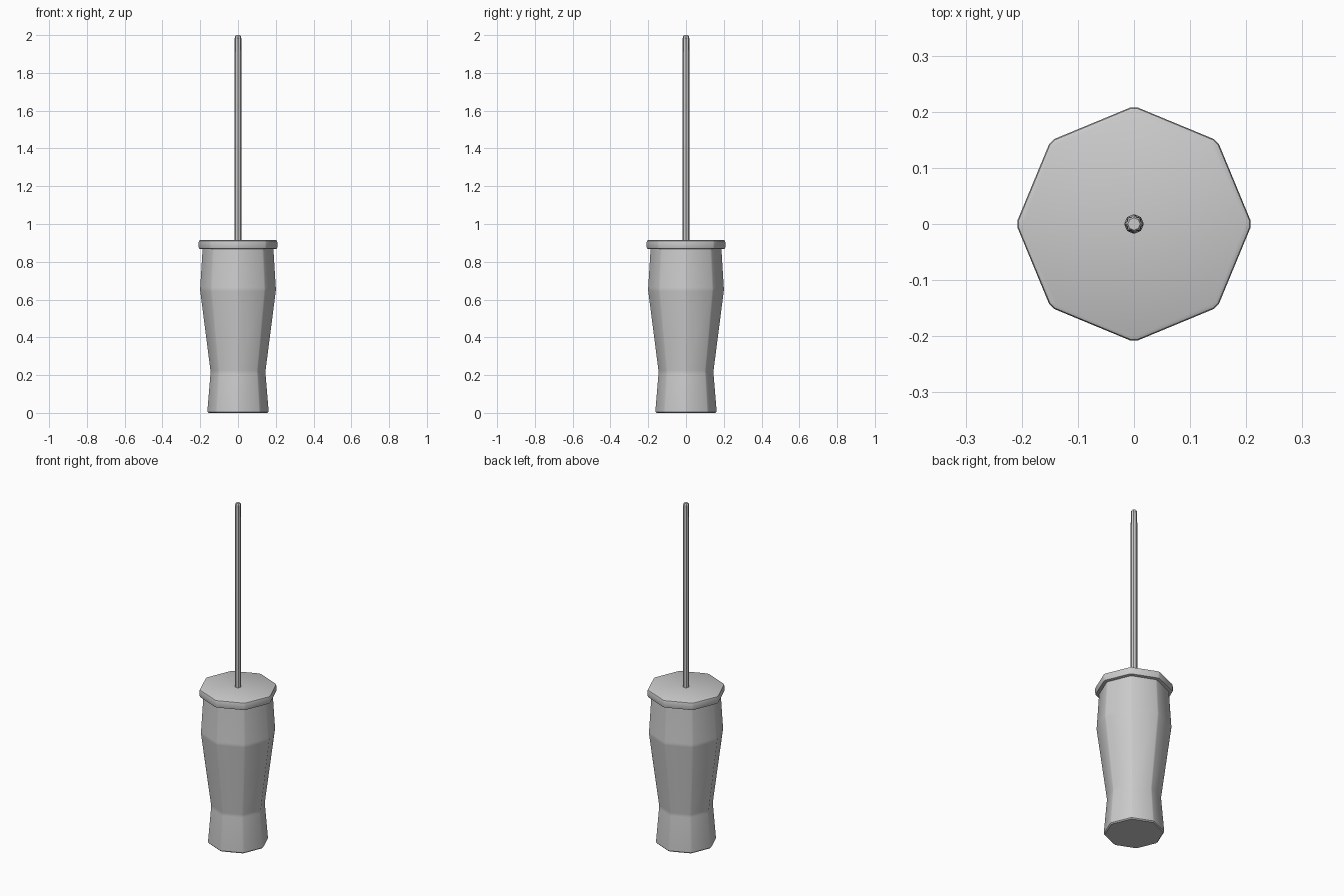
import bpy, bmesh
from math import cos, sin, radians

if "Cube" in bpy.data.objects:
    bpy.data.objects.remove(bpy.data.objects["Cube"])


def octagon(r, z, spread=1.6):
    """Eight-sided ring with a corner on each axis and narrowly bevelled corners."""
    return [(r * cos(radians(45 * k + d)), r * sin(radians(45 * k + d)), z)
            for k in range(8) for d in (-spread, spread)]


def fluted(r, groove, z):
    """Ring of eight lobes with a groove between each pair."""
    return [((r if k % 2 == 0 else groove) * cos(radians(22.5 * k)),
             (r if k % 2 == 0 else groove) * sin(radians(22.5 * k)), z)
            for k in range(16)]


def loft(name, rings, angle=30):
    bm = bmesh.new()
    loops = [[bm.verts.new(p) for p in ring] for ring in rings]
    n = len(loops[0])
    for a, b in zip(loops, loops[1:]):
        for i in range(n):
            j = (i + 1) % n
            bm.faces.new((a[i], a[j], b[j], b[i]))
    bm.faces.new(loops[0][::-1])
    bm.faces.new(loops[-1])
    me = bpy.data.meshes.new(name)
    bm.to_mesh(me)
    bm.free()
    ob = bpy.data.objects.new(name, me)
    bpy.context.collection.objects.link(ob)
    bpy.ops.object.select_all(action='DESELECT')
    ob.select_set(True)
    bpy.context.view_layer.objects.active = ob
    bpy.ops.object.shade_smooth_by_angle(angle=radians(angle))
    return ob


# Waisted octagonal grip
grip = [(0.156, 0.0), (0.162, 0.006), (0.162, 0.012), (0.146, 0.205), (0.145, 0.215),
        (0.146, 0.225), (0.2, 0.645), (0.201, 0.655), (0.2, 0.665), (0.187, 0.875)]
loft("handle_grip", [octagon(r, z) for r, z in grip])

# Collar capping the grip
collar = [(0.2, 0.868), (0.206, 0.87), (0.208, 0.876), (0.208, 0.904),
          (0.206, 0.911), (0.2, 0.914)]
loft("handle_collar", [octagon(r, z) for r, z in collar])

# Slim shaft with a fluted, slightly tapered tip
shaft = [(0.0175, 0.0162, 0.9), (0.0175, 0.0162, 1.9), (0.0175, 0.0145, 1.92),
         (0.0172, 0.0135, 1.985), (0.0155, 0.0125, 1.995), (0.011, 0.010, 2.0)]
loft("shaft", [fluted(*s) for s in shaft])
